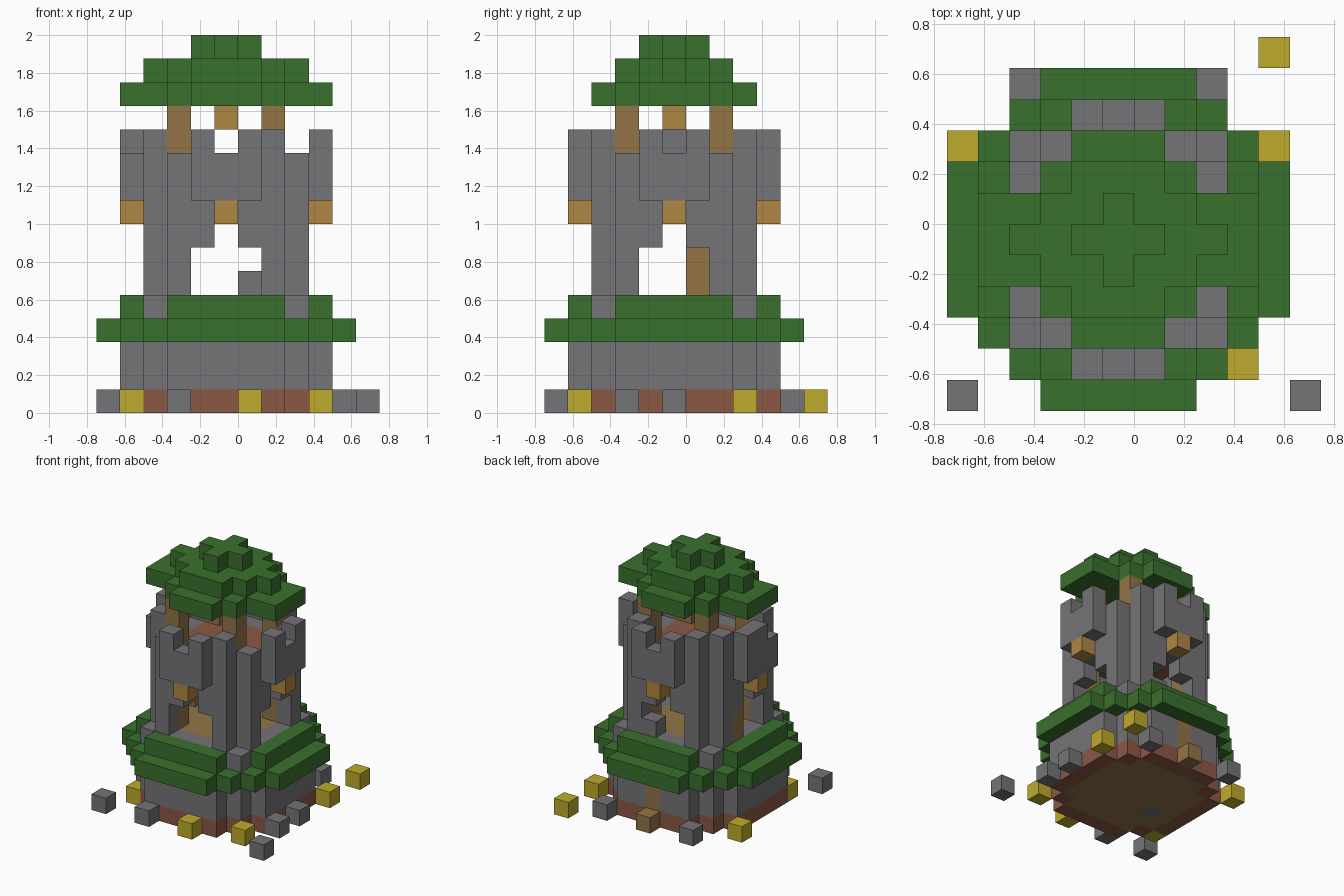
import bpy, bmesh
from mathutils import Vector

if "Cube" in bpy.data.objects:
    bpy.data.objects.remove(bpy.data.objects["Cube"], do_unlink=True)

S = 0.125                      # edge of one block
HEX = {"stone": "757376", "leaf": "3A702D", "wood": "937547",
       "lantern": "B08643", "gold": "BFAB2C", "brick": "8B5845"}


def linear(h):
    c = [int(h[i:i + 2], 16) / 255 for i in (0, 2, 4)]
    return [((v + 0.055) / 1.055) ** 2.4 if v > 0.04 else v / 12.92 for v in c] + [1]


mats = {}
for name, h in HEX.items():
    m = bpy.data.materials.new(name)
    m.use_nodes = True
    m.diffuse_color = linear(h)
    m.node_tree.nodes["Principled BSDF"].inputs["Base Color"].default_value = linear(h)
    mats[name] = m

parts = {}      # part name -> (material, block set)
taken = set()   # every filled block


def add(name, mat, cells):
    cells = set(cells) - taken
    taken.update(cells)
    parts.setdefault(name, (mat, set()))[1].update(cells)


def ring(inner, outer, rows):
    """Blocks with inner < squared radius <= outer."""
    r = range(-5, 6)
    return {(x, y, z) for x in r for y in r for z in rows if inner < x * x + y * y <= outer}


def slab(widths, z):
    """Symmetric layer: half width for each distance from the middle row."""
    return {(x, y, z) for y in range(1 - len(widths), len(widths))
            for x in range(-widths[abs(y)], widths[abs(y)] + 1)}


def sides(t, r, rows):
    """Blocks at offset t and radius r on all four sides."""
    return {c for z in rows for c in ((t, r, z), (t, -r, z), (r, t, z), (-r, t, z))}


def corners(r, rows):
    return {(x, y, z) for x in (-r, r) for y in (-r, r) for z in rows}


# Loose stones and gold blocks round the foot
add("loose_stones", "stone", [(x, y, 0) for x, y in (
    (-5, -5), (6, -5), (5, 0), (5, -2), (3, 5), (-3, 5), (-2, -5), (-2, -1))])
add("gold_blocks", "gold", [(x, y, 0) for x, y in (
    (5, 6), (-5, 3), (5, 3), (4, -4), (-4, -3), (1, -5))])

# Ground floor, brick footing, door and step
add("ground_floor", "wood", ring(-1, 13, [0]))
add("footing", "brick", ring(13, 20, [0]))
add("back_door", "wood", [(0, 4, 1), (0, 4, 2)])
add("door_step", "wood", [(0, 5, 0)])
add("lower_wall", "stone", ring(13, 20, [1, 2]))

# Leafy skirt with stone corner caps
add("corner_caps", "stone", corners(3, [4]))
add("leaf_skirt", "leaf", ring(13, 29, [3]) | ring(13, 20, [4]))
add("middle_floor", "wood", ring(-1, 8, [4]))

# Corner posts carrying the roof
add("roof_posts", "wood", corners(2, range(5, 13)))

# Tower wall with an arched opening on every side
openings = set()
for t in (-1, 0, 1):
    openings |= sides(t, 3, [5, 6, 7] if t == 0 else [5, 6])
add("opening_plank", "wood", [(-3, 1, 5), (-3, 1, 6)])
add("rubble", "stone", [(1, 3, 5)])
add("upper_floor", "brick", ring(-1, 8, [9]))
add("tower_wall", "stone", ring(8, 13, range(3, 10)) - openings)
add("corner_pillars", "stone", ring(10, 13, [10]))
add("pillar_tops", "stone", [(x, y, 11) for x, y in (
    (2, -3), (2, 3), (-2, 3), (-3, 2), (-3, -2))])

# Overhanging parapet and its merlons
for t in (-1, 0, 1):
    add("parapet", "stone", sides(t, 4, [9, 10]))
add("merlons", "stone", [(x, y, 11) for x in (-1, 1) for y in (-4, 4)]
    + [(4, -1, 11), (4, 1, 11), (-4, 0, 11), (-4, 1, 11)])

# Lanterns
add("wall_lanterns", "lantern", sides(0, 4, [8]))
add("roof_lantern", "lantern", [(0, 0, 12)])

# Stepped leaf roof
add("roof_eaves", "leaf", slab([4, 4, 2, 1], 13))
add("roof_middle", "leaf", slab([3, 2, 1], 14))
add("roof_top", "leaf", slab([1, 0], 15))


def build(name, mat, cells):
    bm = bmesh.new()
    for c in cells:
        centre = Vector(c) + Vector((-0.5, -0.5, 0.5))
        for axis in range(3):
            for sign in (-1, 1):
                n = Vector((0, 0, 0))
                n[axis] = sign
                if tuple(int(a + b) for a, b in zip(c, n)) in taken:
                    continue
                u = Vector((0, 0, 0))
                u[(axis + 1) % 3] = 0.5
                w = n.cross(u)
                mid = centre + n / 2
                bm.faces.new([bm.verts.new((mid + o) * S)
                              for o in (-u - w, u - w, u + w, w - u)])
    bmesh.ops.remove_doubles(bm, verts=bm.verts, dist=0.001)
    me = bpy.data.meshes.new(name)
    bm.to_mesh(me)
    bm.free()
    me.materials.append(mats[mat])
    bpy.context.scene.collection.objects.link(bpy.data.objects.new(name, me))


for name, (mat, cells) in parts.items():
    build(name, mat, cells)
